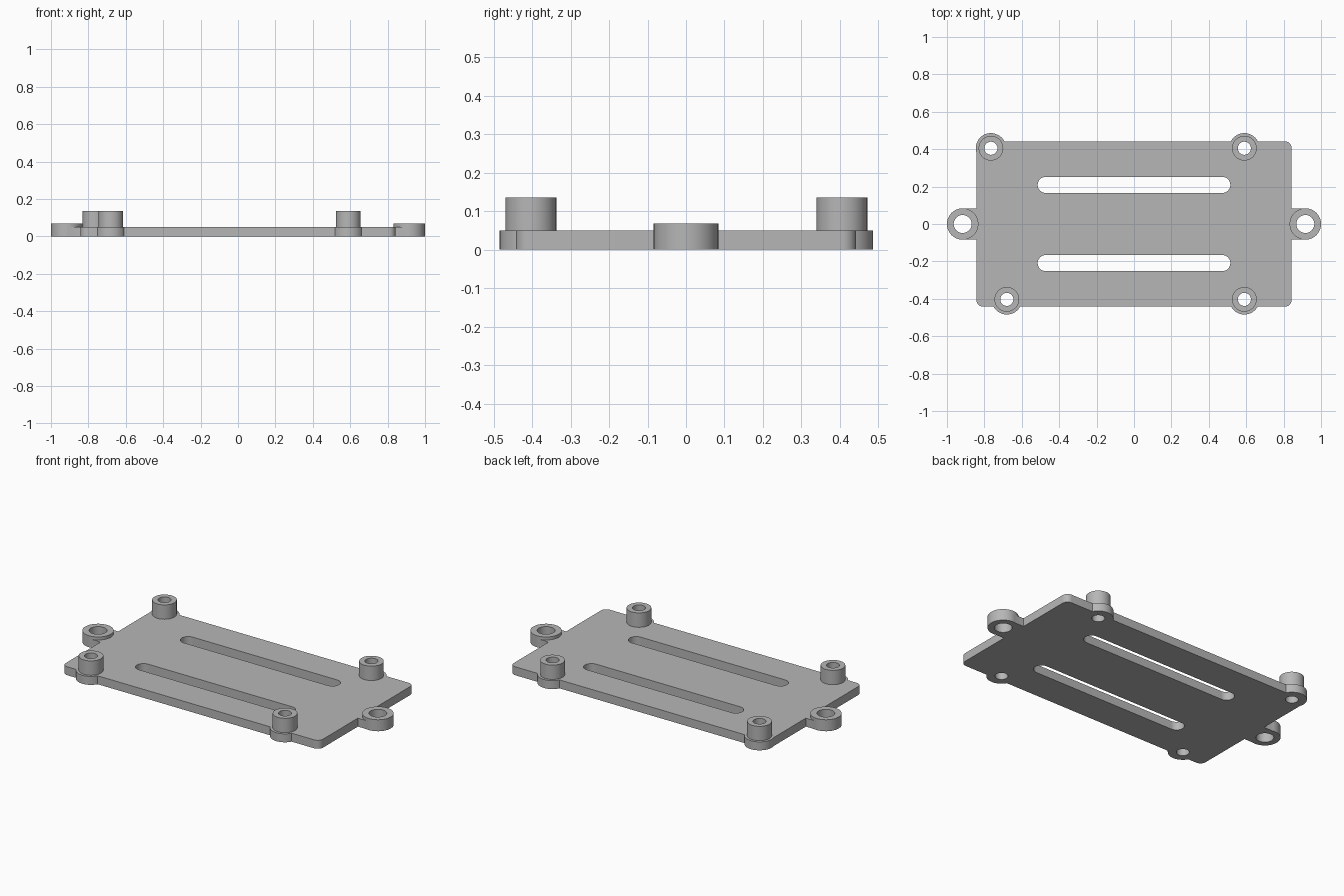
import bpy, bmesh
from math import cos, sin, pi

if "Cube" in bpy.data.objects:
    bpy.data.objects.remove(bpy.data.objects["Cube"], do_unlink=True)

PLATE_TOP, POST_TOP, EAR_TOP = 0.05, 0.135, 0.068
POSTS = [(-0.765, 0.405), (0.59, 0.405), (-0.68, -0.403), (0.59, -0.403)]
EAR_X, EAR_R = 0.916, 0.084

grey = bpy.data.materials.new("light grey plastic")
grey.use_nodes = True
grey.diffuse_color = (0.47, 0.47, 0.47, 1)
grey.node_tree.nodes["Principled BSDF"].inputs["Base Color"].default_value = grey.diffuse_color


def rounded_prism(name, x, y, half_x, half_y, radius, z0, z1, steps=12):
    """Extruded rounded rectangle; equal half sizes and radius give a cylinder."""
    points = []
    for q, (sx, sy) in enumerate([(1, 1), (-1, 1), (-1, -1), (1, -1)]):
        for i in range(steps + 1):
            a = (q + i / steps) * pi / 2
            points.append((x + sx * (half_x - radius) + radius * cos(a),
                           y + sy * (half_y - radius) + radius * sin(a), z0))
    bm = bmesh.new()
    face = bm.faces.new([bm.verts.new(p) for p in points])
    bmesh.ops.remove_doubles(bm, verts=bm.verts, dist=1e-5)
    grown = bmesh.ops.extrude_face_region(bm, geom=list(bm.faces))
    top = [g for g in grown["geom"] if isinstance(g, bmesh.types.BMVert)]
    bmesh.ops.translate(bm, verts=top, vec=(0, 0, z1 - z0))
    bmesh.ops.recalc_face_normals(bm, faces=bm.faces)
    mesh = bpy.data.meshes.new(name)
    bm.to_mesh(mesh)
    bm.free()
    mesh.materials.append(grey)
    obj = bpy.data.objects.new(name, mesh)
    bpy.context.collection.objects.link(obj)
    return obj


def cylinder(name, x, y, radius, z0, z1):
    return rounded_prism(name, x, y, radius, radius, radius, z0, z1)


def combine(target, tool, operation):
    """Apply a boolean and discard the helper."""
    tool.hide_render = True
    mod = target.modifiers.new("boolean", "BOOLEAN")
    mod.operation, mod.solver, mod.object = operation, "EXACT", tool
    bpy.ops.object.select_all(action="DESELECT")
    bpy.context.view_layer.objects.active = target
    target.select_set(True)
    bpy.ops.object.modifier_apply(modifier=mod.name)
    bpy.data.objects.remove(tool, do_unlink=True)


# Base plate with lugs under the standoffs
plate = rounded_prism("base_plate", 0, 0, 0.842, 0.442, 0.035, 0, PLATE_TOP)
for x, y in POSTS:
    combine(plate, cylinder("lug", x, y, 0.081, 0, PLATE_TOP), "UNION")

# Mounting ears joined to the plate by short necks
for side in (-1, 1):
    neck = rounded_prism("neck", side * 0.866, 0, 0.05, EAR_R - 0.002, 0.001, 0, PLATE_TOP, 1)
    combine(plate, neck, "UNION")
    combine(plate, cylinder("ear", side * EAR_X, 0, EAR_R, 0, EAR_TOP), "UNION")

# Standoffs
for x, y in POSTS:
    combine(plate, cylinder("standoff", x, y, 0.066, 0.02, POST_TOP), "UNION")

# Screw holes and long slots
for x, y in POSTS:
    combine(plate, cylinder("screw_hole", x, y, 0.035, -0.1, 0.3), "DIFFERENCE")
for side in (-1, 1):
    combine(plate, cylinder("ear_hole", side * EAR_X, 0, 0.048, -0.1, 0.3), "DIFFERENCE")
    slot = rounded_prism("slot", 0, side * 0.209, 0.515, 0.043, 0.043, -0.1, 0.3)
    combine(plate, slot, "DIFFERENCE")

plate.name = "mounting_plate"
plate.select_set(True)
bpy.ops.object.shade_smooth_by_angle()
